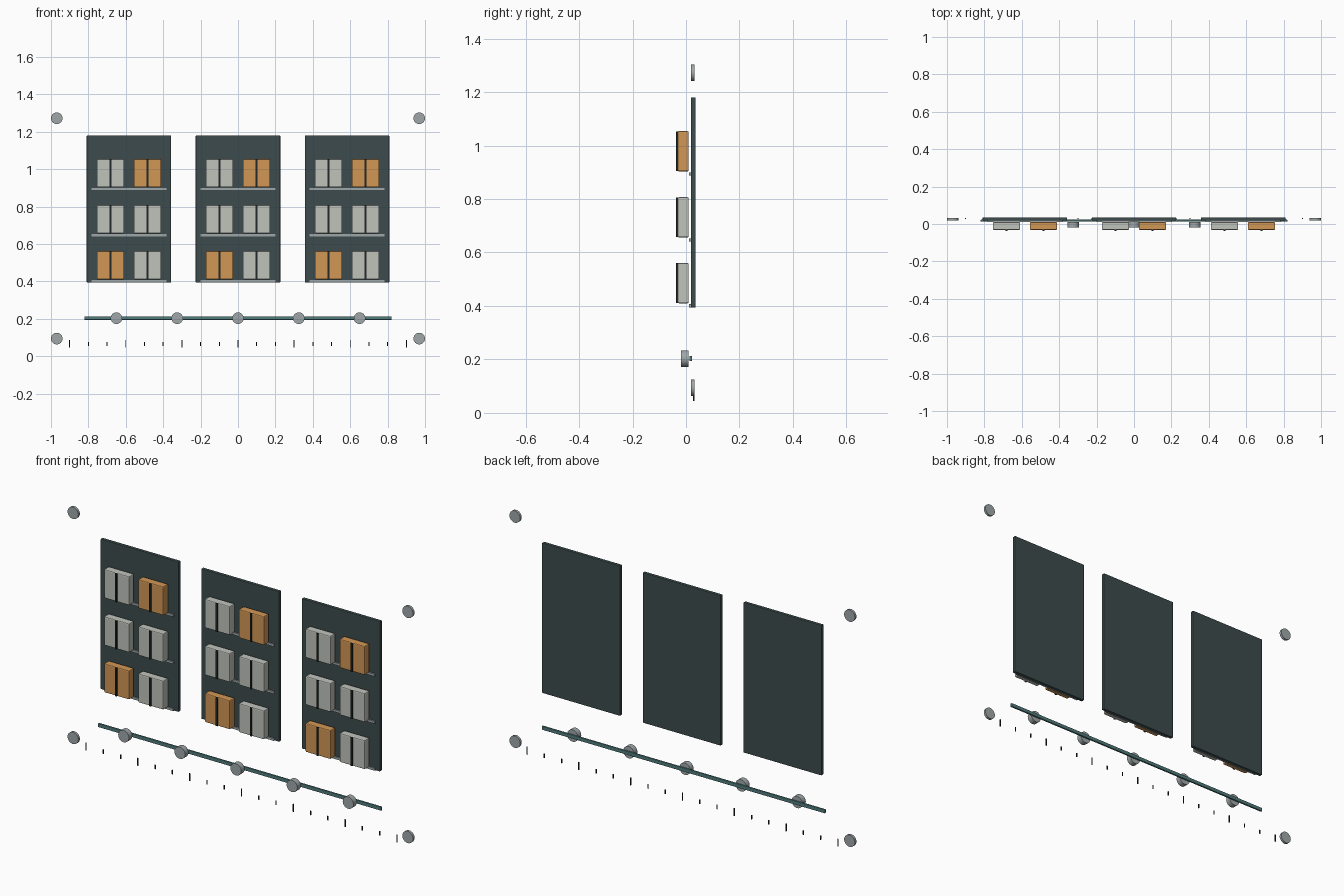
import bpy, math

if "Cube" in bpy.data.objects:
    bpy.data.objects.remove(bpy.data.objects["Cube"])


def mat(name, col):
    m = bpy.data.materials.new(name)
    m.diffuse_color = (*col, 1)
    m.use_nodes = True
    m.node_tree.nodes["Principled BSDF"].inputs["Base Color"].default_value = m.diffuse_color
    return m


DARK = mat("dark_slate", (0.045, 0.07, 0.072))
BLACK = mat("charcoal", (0.015, 0.02, 0.02))
PALE = mat("pale_grey", (0.53, 0.55, 0.5))
AMBER = mat("amber", (0.64, 0.31, 0.09))
TEAL = mat("teal", (0.08, 0.2, 0.2))
STEEL = mat("steel", (0.35, 0.39, 0.4))


def finish(o, name, m, bevel, segments=2):
    o.name = name
    o.data.materials.append(m)
    if bevel:
        b = o.modifiers.new("bevel", 'BEVEL')
        b.width, b.segments = bevel, segments
    return o


def box(name, x, y, z, m, bevel=0.0):
    """Box from (min, max) ranges on each axis."""
    bpy.ops.mesh.primitive_cube_add(size=1, location=[(a + b) / 2 for a, b in (x, y, z)])
    o = bpy.context.object
    o.scale = [b - a for a, b in (x, y, z)]
    bpy.ops.object.transform_apply(location=False, rotation=False, scale=True)
    return finish(o, name, m, bevel)


def disc(name, x, z, y0, y1, r, m):
    """Round disc whose axis points along y."""
    bpy.ops.mesh.primitive_cylinder_add(vertices=32, radius=r, depth=y1 - y0,
                                        location=(x, (y0 + y1) / 2, z),
                                        rotation=(math.pi / 2, 0, 0))
    bpy.ops.object.shade_smooth_by_angle(angle=math.radians(35))
    return finish(bpy.context.object, name, m, 0)


# Three back panels, each with three shelves of two strapped cartons
ROWS = [(0.41, AMBER, PALE), (0.656, PALE, PALE), (0.903, PALE, AMBER)]
for cx in (-0.583, 0, 0.583):
    box("back_panel", (cx - 0.226, cx + 0.226), (0.018, 0.036), (0.394, 1.18), DARK, 0.003)
    for z, left, right in ROWS:
        box("shelf", (cx - 0.2, cx + 0.2), (0.011, 0.019), (z - 0.015, z - 0.003), STEEL)
        for dx, m in ((-0.099, left), (0.099, right)):
            x = cx + dx
            box("carton", (x - 0.073, x + 0.073), (-0.031, 0.01), (z, z + 0.151), m, 0.005)
            box("carton_strap", (x - 0.005, x + 0.005), (-0.037, -0.03),
                (z + 0.001, z + 0.15), BLACK)

# Timeline rail with five round nodes
box("timeline_rail", (-0.82, 0.82), (0.013, 0.023), (0.194, 0.213), TEAL, 0.002)
for i in range(-2, 3):
    disc("timeline_node", i * 0.325, 0.203, -0.018, 0.01, 0.031, STEEL)

# Ruler ticks, every third one longer
for i in range(-9, 10):
    h = 0.02 if i % 3 == 0 else 0.011
    box("ruler_tick", (i * 0.1 - 0.0025, i * 0.1 + 0.0025), (0.027, 0.031),
        (0.065 - h, 0.065 + h), BLACK)

# Corner mounting discs
for x in (-0.969, 0.969):
    for z in (0.094, 1.272):
        disc("corner_mount", x, z, 0.019, 0.032, 0.031, STEEL)
